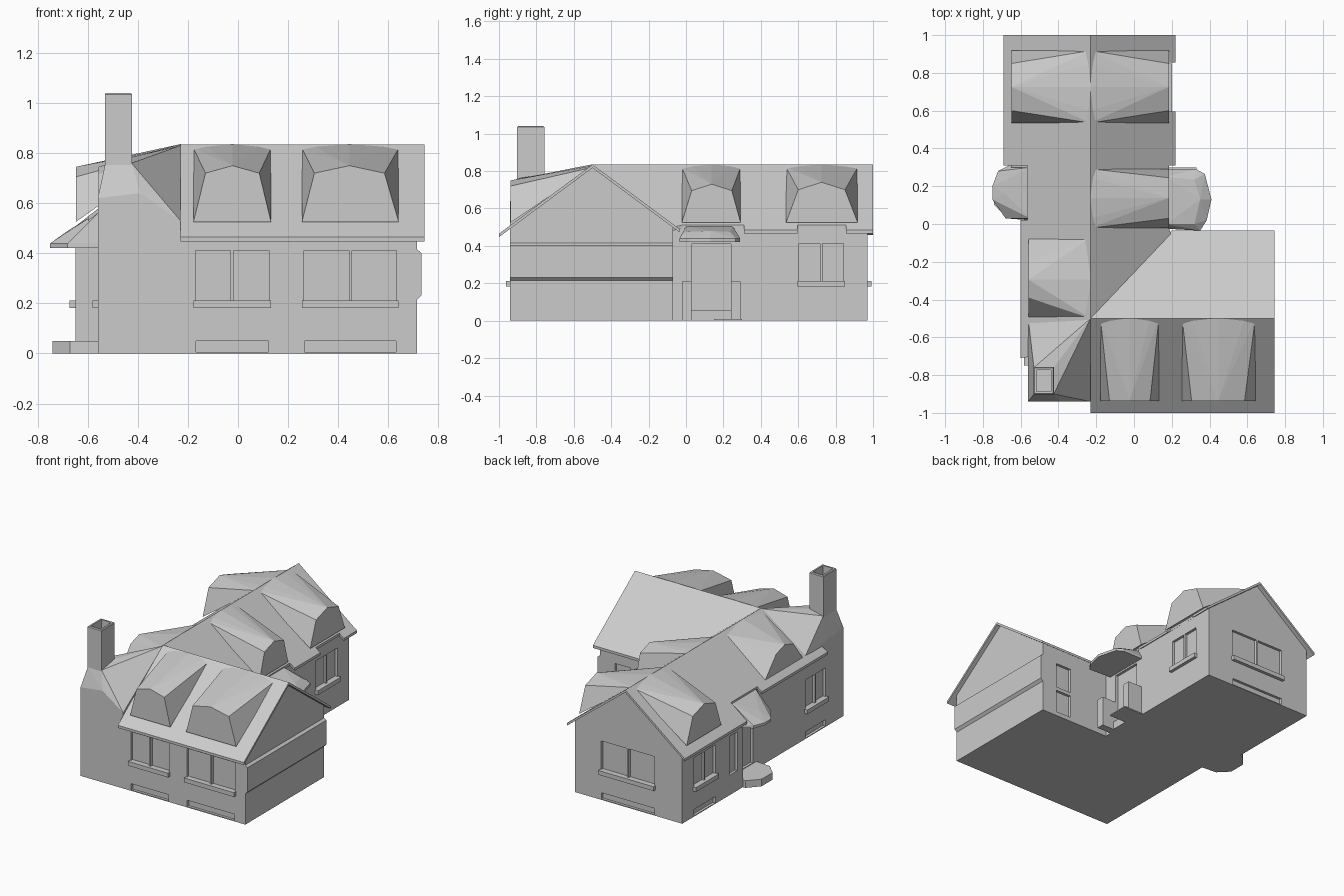
import bpy, bmesh
from mathutils import Vector

if "Cube" in bpy.data.objects:
    bpy.data.objects.remove(bpy.data.objects["Cube"])


def finish(name, bm):
    bmesh.ops.recalc_face_normals(bm, faces=bm.faces)
    me = bpy.data.meshes.new(name)
    bm.to_mesh(me)
    bm.free()
    ob = bpy.data.objects.new(name, me)
    bpy.context.collection.objects.link(ob)
    return ob


def hull(name, pts):
    bm = bmesh.new()
    vs = [bm.verts.new(p) for p in pts]
    r = bmesh.ops.convex_hull(bm, input=vs)
    junk = {g for g in r["geom_interior"] + r["geom_unused"] if isinstance(g, bmesh.types.BMVert)}
    bmesh.ops.delete(bm, geom=list(junk), context='VERTS')
    bmesh.ops.dissolve_limit(bm, angle_limit=0.01, verts=bm.verts, edges=bm.edges)
    return finish(name, bm)


def corners(x0, x1, y0, y1, z0, z1):
    return [(x, y, z) for x in (x0, x1) for y in (y0, y1) for z in (z0, z1)]


def box(name, *b):
    return hull(name, corners(*b))


def slab(name, plan, height, t=0.018):
    """Thin roof panel over a plan polygon."""
    bm = bmesh.new()
    f = bm.faces.new([bm.verts.new((x, y, height(x, y))) for x, y in plan])
    r = bmesh.ops.extrude_face_region(bm, geom=[f])
    for g in r["geom"]:
        if isinstance(g, bmesh.types.BMVert):
            g.co.z -= t
    return finish(name, bm)


# Placement on a wall: u runs along it, d is the outward coordinate
def on_x(u, d, z):
    return (d, u, z)


def on_y(u, d, z):
    return (u, d, z)


RX, RY, RZ = -0.23, -0.5, 0.835


def z_front(x, y):
    return RZ - 0.74 * abs(y - RY)


def z_side(x, y):
    return RZ - 0.78 * abs(x - RX)


# Walls
def gable(name, f, a0, a1, e0, e1, ridge, d0, d1, ze0, ze1):
    prof = [(a0, 0), (a1, 0), (a1, ze1), (ridge, 0.822), (a0, ze0)]
    return hull(name, [f(u, d, z) for u, z in prof for d in (d0, d1)])


walls = [
    gable("front_wing", on_x, -0.94, -0.07, 0, 0, RY, RX, 0.715, 0.495, 0.502),
    gable("rear_wing", on_y, -0.65, 0.18, 0, 0, RX, 0.30, 0.97, 0.495, 0.502),
    gable("middle_wing", on_y, -0.56, 0.18, 0, 0, RX, RY, 0.30, 0.56, 0.502),
    hull("chimney_shoulder", [
        (-.23, -.94, 0), (-.56, -.94, 0), (-.56, -.5, 0), (-.23, -.5, 0),
        (-.23, -.94, .53), (-.39, -.94, .64), (-.56, -.94, .62), (-.53, -.9, .76),
        (-.425, -.9, .76), (-.53, -.76, .76), (-.425, -.76, .77), (-.33, -.66, .77),
        (-.23, -.5, .83), (-.56, -.74, .6), (-.56, -.5, .56)]),
]

# Roof panels
slab("roof_front", [(RX, RY), (0.745, RY), (0.745, -1), (RX, -1)], z_front)
slab("roof_back", [(RX, RY), (0.745, RY), (0.745, -.035), (0.2, -.035)], z_front)
slab("roof_right", [(RX, RY), (0.2, -.07), (.185, -.02), (.185, .31), (.22, .31), (.22, .595),
                    (.185, .595), (.185, .855), (.22, .855), (.22, 1), (RX, 1)], z_side)
slab("roof_left_rear", [(RX, .31), (-.69, .31), (-.69, 1), (RX, 1)], z_side)
slab("roof_left_front", [(RX, .31), (-.565, .31), (-.565, .02), (-.60, .02), (-.60, -.71),
                         (-.34, -.67), (RX, RY)], z_side)


# Dormers: sloping cheeks and a low ridge running back to the main ridge
def dormer(name, f, b0, t0, t1, b1, face, ridge, zb=0.525, zt=0.71, zp=0.745):
    c = (t0 + t1) / 2
    us = (b0, t0, c, t1, b1)
    pts = [f(u, face, z) for u, z in zip(us, (zb, zt, zp, zt, zb))]
    pts += [f(u, ridge, z) for u, z in zip(us, (.82, .828, .836, .828, .82))]
    hull(name, pts)


dormer("dormer_front_a", on_y, -.178, -.13, .085, .132, -.937, RY, zt=.72, zp=.75)
dormer("dormer_front_b", on_y, .255, .305, .585, .642, -.937, RY, zt=.72, zp=.75)
dormer("dormer_right_rear", on_x, .535, .60, .85, .918, .184, RX, zt=.70, zp=.74)
dormer("dormer_left_rear", on_x, .535, .60, .85, .918, -.648, RX, zt=.705)
dormer("dormer_right_middle", on_x, -.022, .03, .245, .292, .184, RX, zt=.695, zp=.73)
dormer("dormer_left_front", on_x, -.07, -.2, -.39, -.5, -.558, RX, zb=.57, zt=.715)

# Windows: recessed panes cut from the walls, with sills
cut = bmesh.new()


def recess(f, face, out, a, b, z0, z1, depth=0.018):
    tmp = [f(u, d, z) for u in (a, b) for d in (face + out * 0.03, face - out * depth) for z in (z0, z1)]
    vs = [cut.verts.new(p) for p in tmp]
    for q in ((0, 1, 3, 2), (4, 6, 7, 5), (0, 4, 5, 1), (2, 3, 7, 6), (0, 2, 6, 4), (1, 5, 7, 3)):
        cut.faces.new([vs[i] for i in q])


def window(name, f, face, out, a, b, cellar=True, z0=.212, z1=.412):
    m = (a + b) / 2
    recess(f, face, out, a + .008, m - .006, z0, z1)
    recess(f, face, out, m + .006, b - .008, z0, z1)
    if cellar:
        recess(f, face, out, a + .01, b - .01, .006, .05)
    hull(name + "_sill", [f(u, face + d * out, z) for u in (a, b) for d in (-.01, .022) for z in (z0 - .03, z0)])


window("front_window_a", on_y, -.94, -1, -.178, .132)
window("front_window_b", on_y, -.94, -1, .255, .642)
window("back_window", on_y, .97, 1, -.445, -.015)
window("right_window", on_x, .18, 1, .595, .85, False)
window("left_rear_window", on_x, -.65, -1, .595, .85)
window("left_front_window", on_x, -.56, -1, -.75, -.51)
# Plain openings: stacked windows on the inner wall, both doors, side light
recess(on_y, -.07, 1, .48, .60, .03, .19)
recess(on_y, -.07, 1, .48, .60, .215, .39)
recess(on_x, .18, 1, .03, .24, .055, .41)
recess(on_x, -.65, -1, .36, .45, .14, .41)
recess(on_x, -.56, -1, .06, .25, .055, .41)

cutter = finish("window_cutter", cut)
cutter.hide_render = True
cutter.hide_set(True)
for w in walls:
    mod = w.modifiers.new("openings", 'BOOLEAN')
    mod.object = cutter
    mod.operation = 'DIFFERENCE'
    mod.solver = 'EXACT'

# Shallow bay band on the right gable
band = [(.70, .215), (.715, .215), (.732, .232), (.732, .402), (.715, .415), (.70, .415)]
hull("gable_band", [(x, y, z) for x, z in band for y in (-.94, -.07)])


# Porch canopies: faceted rim with sloping top back to the wall
def canopy(name, rim, top):
    hull(name, [(x, y, z) for x, y in rim for z in (.422, .44)] + top)


canopy("right_canopy", [(.17, -.025), (.35, -.035), (.385, .02), (.41, .13), (.375, .265), (.33, .29), (.17, .29)],
       [(.17, .0, .505), (.17, .25, .505), (.32, .0, .475), (.35, .13, .48), (.32, .235, .475)])
canopy("left_canopy", [(-.55, .02), (-.68, .03), (-.75, .13), (-.75, .2), (-.72, .28), (-.66, .31), (-.55, .31)],
       [(-.55, .03, .57), (-.55, .30, .57), (-.66, .09, .49), (-.68, .16, .49), (-.66, .26, .49)])

# Porch steps and low side walls
step = [(-.55, .02), (-.67, .03), (-.74, .1), (-.74, .22), (-.67, .30), (-.55, .30)]
hull("left_step", [(x, y, z) for x, y in step for z in (0, .05)])
box("right_step", .17, .33, .15, .30, 0, .008)
box("right_threshold", .17, .20, .03, .24, 0, .055)
for i, y in enumerate((-.022, .24)):
    box("porch_wall_%d" % i, .17, .29, y, y + .052, 0, .21)

# Chimney stack with open top
bm = bmesh.new()
bmesh.ops.create_cube(bm, size=1)
for v in bm.verts:
    v.co = Vector((-.478 + v.co.x * .108, -.83 + v.co.y * .145, .82 + v.co.z * .43))
bm.faces.ensure_lookup_table()
top = max(bm.faces, key=lambda f: f.calc_center_median().z)
bmesh.ops.inset_region(bm, faces=[top], thickness=.006, depth=0)
for v in top.verts:
    v.co.z += .006
bmesh.ops.inset_region(bm, faces=[top], thickness=.016, depth=0)
r = bmesh.ops.extrude_discrete_faces(bm, faces=[top])["faces"][0]
for v in r.verts:
    v.co.z -= .08
finish("chimney_stack", bm)
